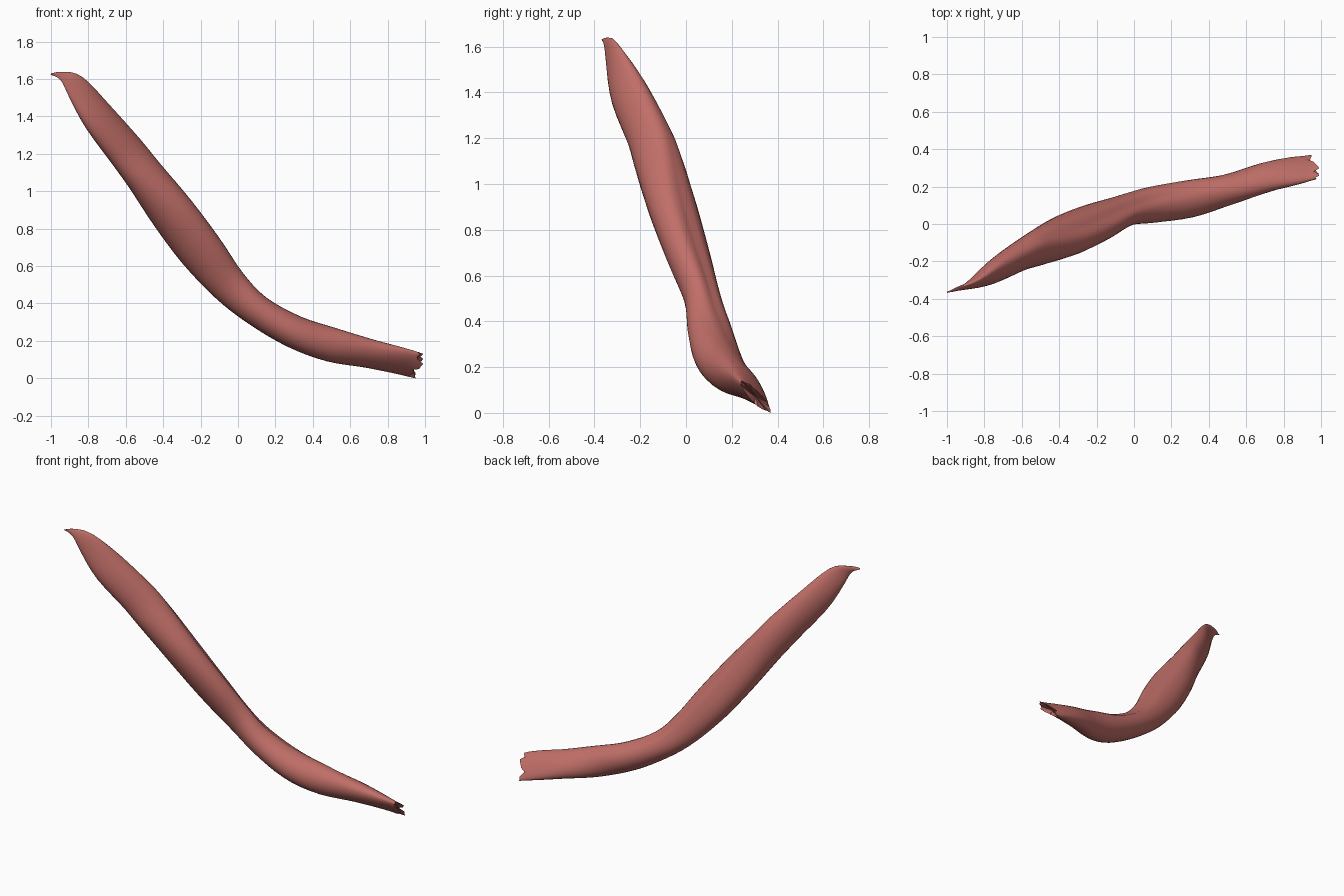
import bpy, bmesh, math, random
from mathutils import Vector, Matrix

if "Cube" in bpy.data.objects:
    bpy.data.objects.remove(bpy.data.objects["Cube"])

random.seed(4)
SIDES, SUB = 28, 4

# Stations along the strand: centre x, y, z, then half widths seen from front, top, right
STATIONS = [
    (-1.00, -.366, 1.637, .004, .003, .003),
    (-.945, -.347, 1.628, .022, .010, .020),
    (-.87, -.320, 1.575, .060, .022, .042),
    (-.75, -.252, 1.41, .088, .060, .085),
    (-.60, -.165, 1.225, .100, .080, .098),
    (-.50, -.119, 1.095, .105, .098, .105),
    (-.35, -.056, .895, .120, .115, .105),
    (-.20, .010, .695, .120, .108, .094),
    (-.05, .072, .510, .100, .086, .080),
    (.10, .103, .375, .085, .097, .095),
    (.30, .135, .260, .088, .100, .100),
    (.50, .183, .190, .092, .083, .085),
    (.70, .248, .143, .078, .080, .060),
    (.85, .283, .108, .073, .076, .040),
    (.955, .304, .080, .070, .066, .026),
]


def spline(p, q, r, s, t):
    return [0.5 * (2 * b + (c - a) * t + (2 * a - 5 * b + 4 * c - d) * t * t
                   + (3 * b - a - 3 * c + d) * t ** 3) for a, b, c, d in zip(p, q, r, s)]


def smooth_stations(st):
    n, out = len(st), []
    for i in range(n - 1):
        for k in range(SUB):
            out.append(spline(st[max(i - 1, 0)], st[i], st[i + 1], st[min(i + 2, n - 1)], k / SUB))
    return out + [list(st[-1])]


def section(t, h):
    """Ellipse across tangent t whose half widths match the three silhouettes."""
    e1 = Vector((-t.z, 0, t.x)).normalized()
    e2 = t.cross(e1)
    dirs = (e1, Vector((-t.y, t.x, 0)).normalized(), Vector((0, -t.z, t.y)).normalized())
    rows, rhs = [], []
    for d, w in zip(dirs, h):
        c, s = d.dot(e1), d.dot(e2)
        rows.append((c * c, 2 * c * s, s * s))
        rhs.append(w * w)
    m = Matrix(rows)
    small = max(min(h), .003)
    if abs(m.determinant()) > 1e-3:
        a, b, d = m.inverted() @ Vector(rhs)
    else:
        a, b, d = rhs[0], 0, rhs[1]
    a = max(a, 1e-6)
    d = min(max(d, small ** 2 * .5), (max(h) * 1.4) ** 2)
    lim = .93 * math.sqrt(a * d)
    b = max(-lim, min(lim, b))
    l11 = math.sqrt(a)
    l21 = b / l11
    l22 = math.sqrt(max(d - l21 * l21, 1e-7))
    return e1, e2, l11, l21, l22


# Muscle strand: loft of the elliptical sections with a shallow groove on the upper back
pts = smooth_stations(STATIONS)
bm = bmesh.new()
rings = []
for i, p in enumerate(pts):
    a, b = pts[max(i - 1, 0)], pts[min(i + 1, len(pts) - 1)]
    t = (Vector(b[:3]) - Vector(a[:3])).normalized()
    e1, e2, l11, l21, l22 = section(t, [max(w, .002) for w in p[3:]])
    depth = .16 * math.exp(-((p[0] + .1) / .42) ** 2)
    last = i == len(pts) - 1
    ring = []
    for k in range(SIDES):
        th = 2 * math.pi * k / SIDES
        off = (th + .6 + math.pi) % (2 * math.pi) - math.pi
        g = 1 - depth * math.exp(-(off / .28) ** 2)
        v = Vector(p[:3]) + g * (e1 * l11 * math.cos(th)
                                 + e2 * (l21 * math.cos(th) + l22 * math.sin(th)))
        if last:  # frayed end
            v += t * random.uniform(-.03, .03)
        ring.append(bm.verts.new(v))
    rings.append(ring)
for r, s in zip(rings, rings[1:]):
    for k in range(SIDES):
        j = (k + 1) % SIDES
        bm.faces.new((r[k], r[j], s[j], s[k]))

# Caps: pointed tip and recessed frayed end
for ring, dx in ((rings[0], 0), (rings[-1], -.03)):
    c = sum((v.co for v in ring), Vector()) / SIDES
    cv = bm.verts.new(c + Vector((dx, 0, 0)))
    for k in range(SIDES):
        bm.faces.new((ring[k], ring[(k + 1) % SIDES], cv))
bmesh.ops.recalc_face_normals(bm, faces=bm.faces)
low = min(v.co.z for v in bm.verts)
bmesh.ops.translate(bm, verts=bm.verts, vec=(0, 0, -low))

me = bpy.data.meshes.new("muscle_strand")
bm.to_mesh(me)
bm.free()
mat = bpy.data.materials.new("muscle red")
mat.diffuse_color = (.54, .16, .14, 1)
mat.use_nodes = True
mat.node_tree.nodes["Principled BSDF"].inputs["Base Color"].default_value = mat.diffuse_color
me.materials.append(mat)
ob = bpy.data.objects.new("muscle_strand", me)
bpy.context.collection.objects.link(ob)
bpy.context.view_layer.objects.active = ob
ob.select_set(True)
bpy.ops.object.shade_smooth_by_angle(angle=math.radians(50))
